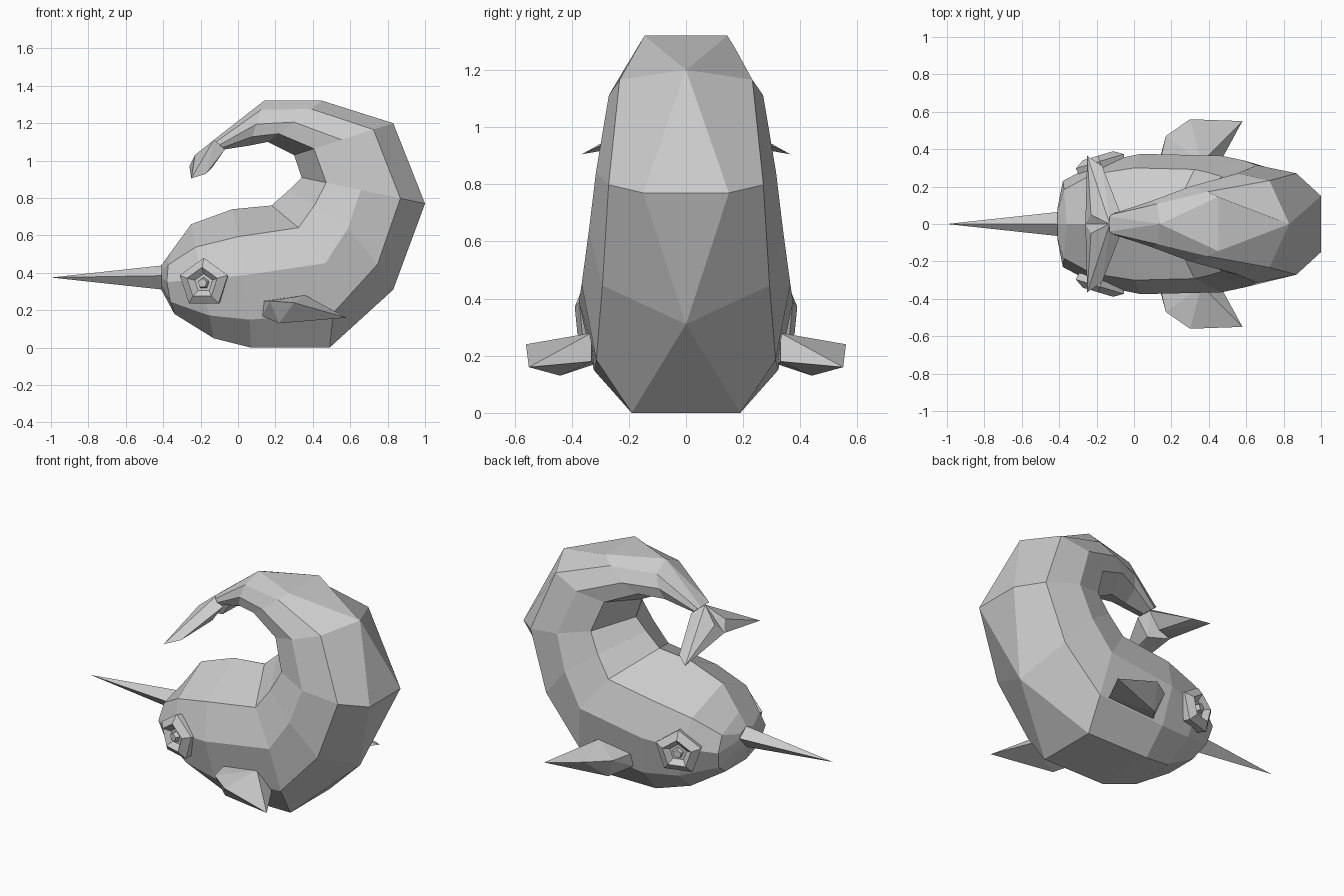
import bpy, bmesh, math
from mathutils import Vector

cube = bpy.data.objects.get("Cube")
if cube:
    bpy.data.objects.remove(cube, do_unlink=True)

grey = bpy.data.materials.new("plain grey")
grey.use_nodes = True
colour = (0.6, 0.6, 0.6, 1)
grey.diffuse_color = colour
grey.node_tree.nodes["Principled BSDF"].inputs["Base Color"].default_value = colour


def finish(name, bm):
    """Weld, orient and link one flat shaded part."""
    bmesh.ops.remove_doubles(bm, verts=bm.verts, dist=0.001)
    bmesh.ops.recalc_face_normals(bm, faces=bm.faces)
    mesh = bpy.data.meshes.new(name)
    bm.to_mesh(mesh)
    bm.free()
    mesh.materials.append(grey)
    obj = bpy.data.objects.new(name, mesh)
    bpy.context.collection.objects.link(obj)
    return obj


def loft(bm, rings, cap_start=True, cap_end=True):
    """Skin a list of closed rings that have equal point counts."""
    rows = [[bm.verts.new(p) for p in ring] for ring in rings]
    n = len(rows[0])
    for a, b in zip(rows, rows[1:]):
        for i in range(n):
            j = (i + 1) % n
            bm.faces.new((a[i], a[j], b[j], b[i]))
    if cap_start:
        bm.faces.new(rows[0])
    if cap_end:
        bm.faces.new(rows[-1])


def hull(name, points, side):
    """Faceted solid around a few points, flipped for the given side."""
    bm = bmesh.new()
    for x, y, z in points:
        bm.verts.new((x, y * side, z))
    bmesh.ops.convex_hull(bm, input=bm.verts)
    return finish(name, bm)


# Body stations: outer x, z, inner x, z, half width, outer edge half width, bow
stations = [
    (-.41, .31, -.41, .44, .08, .04, 0),
    (-.34, .18, -.36, .51, .23, .10, -.03),
    (-.13, .05, -.25, .66, .33, .14, 0),
    (.07, 0, -.03, .74, .375, .19, .02),
    (.49, 0, .18, .76, .365, .19, .15),
    (.83, .31, .27, .84, .34, 0, .07),
    (1, .77, .34, .91, .315, .15, 0),
    (.83, 1.2, .30, 1.03, .27, 0, 0),
    (.45, 1.32, .16, 1.1, .2, .145, 0),
    (.14, 1.32, .06, 1.08, .125, 0, 0),
    (-.13, 1.11, -.07, 1.06, .06, .04, 0),
]
# Cross-section: position from outer to inner edge, share of the half width
section = [(.2, .86), (.52, 1), (.8, .8)]


def body_ring(ox, oz, ix, iz, width, edge, bow):
    outer, inner = Vector((ox, 0, oz)), Vector((ix, 0, iz))
    along = inner - outer
    sideways = Vector((along.z, 0, -along.x)).normalized()
    half = [outer + Vector((0, edge, 0))]
    for t, share in section:
        bend = sideways * bow * math.sin(math.pi * t)
        half.append(outer + along * t + bend + Vector((0, width * share, 0)))
    mirrored = [Vector((p.x, -p.y, p.z)) for p in reversed(half)]
    return half + [inner] + mirrored


bm = bmesh.new()
loft(bm, [body_ring(*s) for s in stations])
finish("body", bm)

# Horn: four-sided spike with a ridge on top
bm = bmesh.new()
base = [bm.verts.new((-.4, y, z)) for y, z in
        ((0, .44), (.065, .385), (0, .31), (-.065, .385))]
tip = bm.verts.new((-1, 0, .375))
for i in range(4):
    bm.faces.new((base[i - 1], base[i], tip))
bm.faces.new(base)
finish("horn", bm)

flipper = [
    (.13, .32, .17), (.14, .34, .25), (.17, .47, .25), (.3, .56, .24),
    (.58, .55, .16), (.22, .44, .13), (.36, .33, .28), (.46, .33, .18),
]
fluke = [
    (-.13, 0, 1.11), (-.07, .05, 1.06), (-.23, .05, 1.03), (-.26, 0, .97),
    (-.25, .365, .905), (-.17, .31, .93), (-.14, .05, .96),
]

# Eye: raised pentagon collar, sunken socket and a small pupil
eye_centre = Vector((-.18, .325, .345))


def eye_ring(radius, lift, side):
    ring = []
    for k in range(5):
        a = math.radians(90 + 72 * k)
        x, z = radius * math.cos(a), radius * math.sin(a)
        p = eye_centre + Vector((x - .3 * lift, lift + .3 * x, z))
        ring.append((p.x, p.y * side, p.z))
    return ring


for side, label in ((1, "left"), (-1, "right")):
    hull(label + "_flipper", flipper, side)
    hull(label + "_fluke", fluke, side)
    bm = bmesh.new()
    loft(bm, [eye_ring(r, lift, side) for r, lift in
              ((.12, -.06), (.135, .01), (.085, .04), (.05, .012))],
         cap_start=False)
    finish(label + "_eye_socket", bm)
    bm = bmesh.new()
    loft(bm, [eye_ring(.035, 0, side), eye_ring(.025, .035, side)])
    finish(label + "_pupil", bm)
